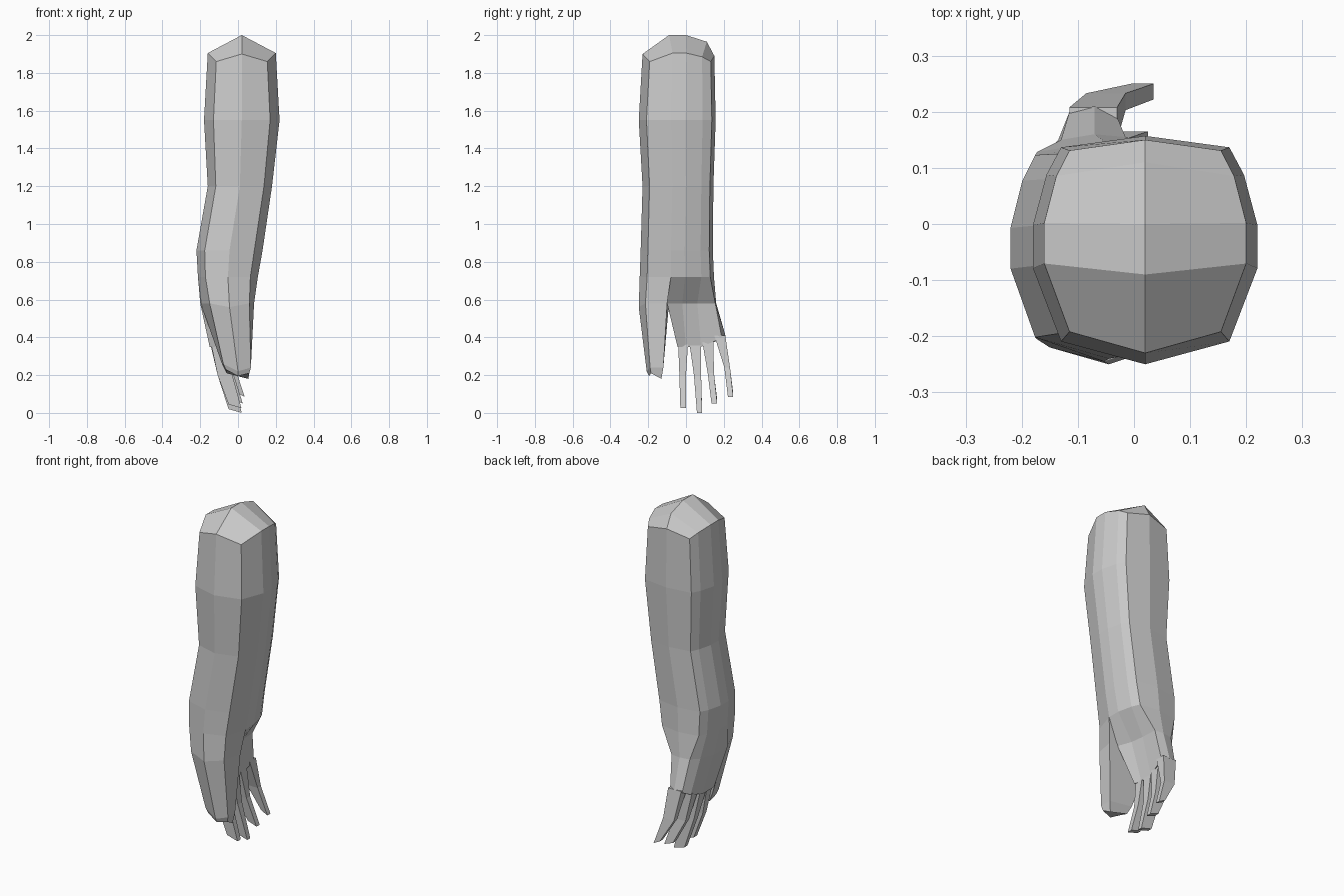
import bpy, bmesh

if "Cube" in bpy.data.objects:
    bpy.data.objects.remove(bpy.data.objects["Cube"])

# Half-outline of an arm section: u = sideways (-1..1), v = front to back (0..1)
HALF = [(0, 0), (.75, .1), (1, .42), (1, .61), (.88, .83), (.75, .95), (0, 1)]
OUTLINE = HALF + [(-u, v) for u, v in HALF[-2:0:-1]]


def section(xl, xr, yf, yb, z):
    cx, hw = (xl + xr) / 2, (xr - xl) / 2
    return [(cx + u * hw, yf + v * (yb - yf), z) for u, v in OUTLINE]


def loft(name, rings, top=None):
    """Bridge rings from top to bottom; `top` is an optional centre ridge."""
    bm = bmesh.new()
    vs = [[bm.verts.new(p) for p in r] for r in rings]
    n = len(vs[0])
    for a, b in zip(vs, vs[1:]):
        for i in range(n):
            j = (i + 1) % n
            bm.faces.new((a[i], a[j], b[j], b[i]))
    bm.faces.new(vs[-1])
    if top:
        r = vs[0]
        c = [bm.verts.new(p) for p in top]
        for s in (1, -1):
            k = lambda i: r[s * i]
            for f in ((k(0), k(1), k(2), c[0]), (c[0], k(2), k(3), c[1]),
                      (c[1], k(3), k(4), c[2]), (c[2], k(4), k(5), r[6])):
                bm.faces.new(f)
    else:
        bm.faces.new(vs[0])
    bmesh.ops.recalc_face_normals(bm, faces=bm.faces)
    me = bpy.data.meshes.new(name)
    bm.to_mesh(me)
    bm.free()
    ob = bpy.data.objects.new(name, me)
    bpy.context.collection.objects.link(ob)
    return ob


# Arm with a ridged shoulder cap
rim_z = [1.9, 1.86, 1.905, 1.905, 1.885, 1.86, 1.89]
rim_z += rim_z[-2:0:-1]
rim = [(x, y, z) for (x, y, _), z in zip(section(-.16, .2, -.23, .15, 0), rim_z)]
wrist = section(-.212, .105, -.245, .148, .72)
loft("arm", [rim,
             section(-.18, .22, -.25, .157, 1.55),
             section(-.16, .18, -.23, .145, 1.2),
             section(-.22, .13, -.24, .142, .86),
             wrist],
     top=[(.02, -.09, 2), (.02, 0, 2), (.02, .11, 1.965)])

# Thumb continues the front of the wrist
loft("thumb", [
    [wrist[i] for i in (2, 1, 0, 11, 10)],
    [(.085, -.1, .58), (.06, -.215, .58), (-.045, -.25, .56), (-.15, -.22, .58), (-.198, -.09, .58)],
    [(.065, -.12, .24), (.068, -.19, .24), (0, -.208, .22), (-.078, -.19, .26), (-.085, -.12, .26)],
    [(.055, -.13, .18), (.06, -.185, .21), (0, -.195, .195), (-.065, -.185, .23), (-.06, -.13, .21)]])

# Palm continues the rest of the wrist, hollow on the +x side
mid = [(.03, -.1), (0, -.02), (-.01, .06), (-.015, .155), (-.07, .16),
       (-.13, .15), (-.17, .11), (-.2, .03), (-.2, -.1)]
low = [(-.04, -.045), (-.05, 0), (-.05, .08), (-.03, .19), (-.07, .21),
       (-.115, .2), (-.135, .15), (-.15, .06), (-.15, -.045)]
loft("palm", [wrist[2:11],
              [(x, y, .58) for x, y in mid],
              [(x, y, .35 + max(0, y - .1) * .5) for x, y in low]])


# Fingers: root, middle and tip as (y0, y1, x_back, x_palm, z)
def finger(name, *stations):
    rings = []
    for i, (y0, y1, xb, xp, z) in enumerate(stations):
        lift = .02 if i == len(stations) - 1 else 0
        rings.append([(xp, y0, z), (xp, y1, z), (xb, y1, z + lift), (xb, y0, z + lift)])
    loft(name, rings)


finger("index_finger", (-.042, .012, -.148, -.05, .39),
       (-.035, 0, -.108, -.03, .2), (-.03, 0, -.05, .018, .025))
finger("middle_finger", (.018, .08, -.148, -.05, .37),
       (.042, .08, -.108, -.03, .2), (.058, .085, -.05, .02, 0))
finger("ring_finger", (.086, .145, -.14, -.045, .38),
       (.115, .148, -.1, -.025, .21), (.135, .165, -.03, .025, .05))
finger("little_finger", (.15, .208, -.115, -.03, .41),
       (.203, .233, -.085, -.015, .24), (.222, .25, -.005, .035, .085))
